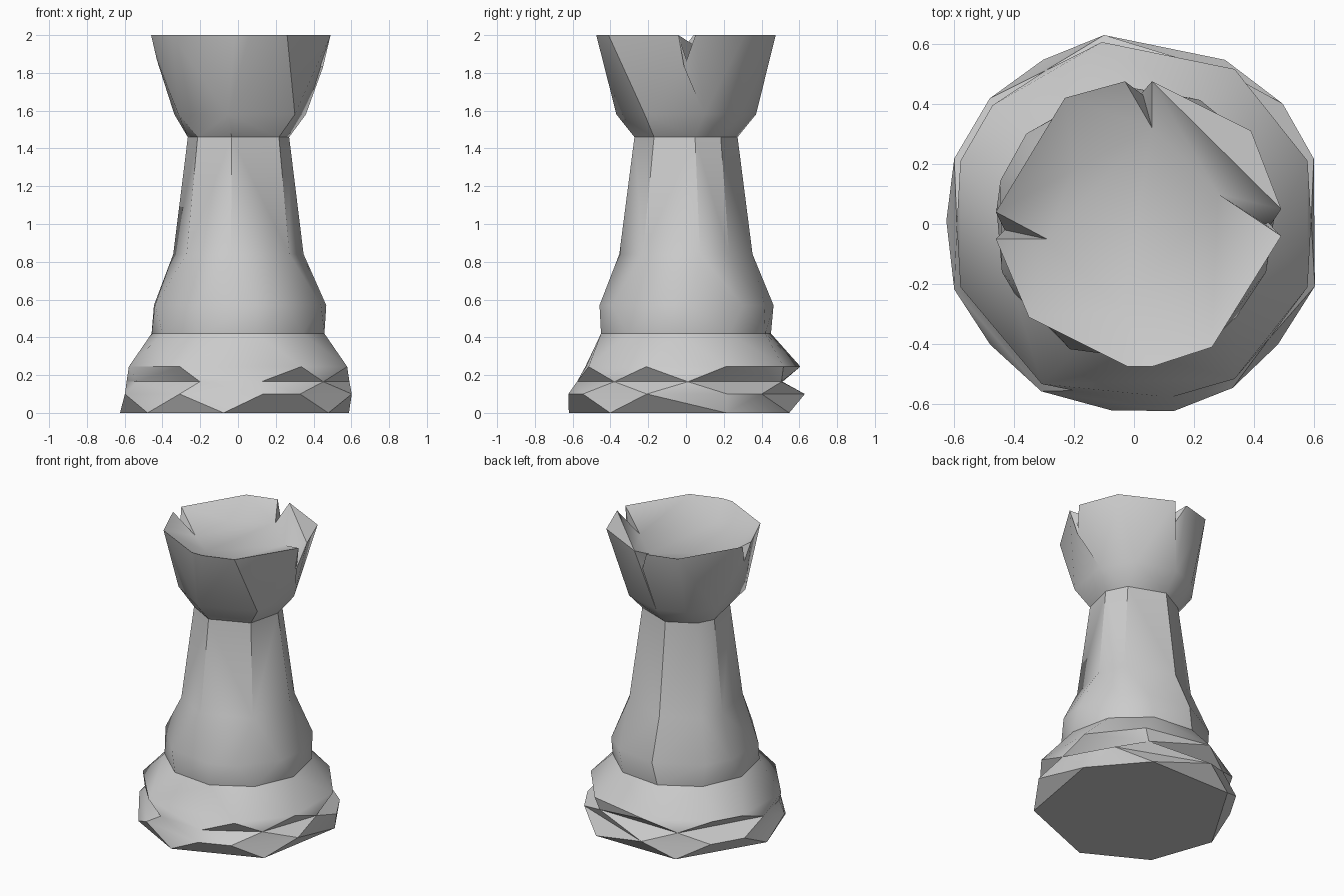
import bpy
import bmesh
import math
from mathutils import Vector

cube = bpy.data.objects.get("Cube")
if cube:
    bpy.data.objects.remove(cube, do_unlink=True)

stone = bpy.data.materials.new("pale grey stone")
stone.use_nodes = True
grey = (0.6, 0.6, 0.6, 1.0)
stone.diffuse_color = grey
stone.node_tree.nodes["Principled BSDF"].inputs["Base Color"].default_value = grey

bm = bmesh.new()


def bearing(vert):
    """Angle of a vertex around the upright axis, in degrees."""
    return math.degrees(math.atan2(vert.co.y, vert.co.x)) % 360


def ring(points):
    """Add vertices and return them sorted around the axis."""
    return sorted((bm.verts.new(p) for p in points), key=bearing)


def polar(z, radius, angles):
    turns = [math.radians(a) for a in angles]
    return ring([Vector((radius * math.cos(t), radius * math.sin(t), z)) for t in turns])


def even(z, radius, sides, phase):
    return polar(z, radius, [phase + 360 * k / sides for k in range(sides)])


def stitch(lower, upper):
    """Join two rings of any counts with triangles along the shorter diagonals."""
    a = [bearing(v) for v in lower]
    b = [bearing(v) for v in upper]
    a += [a[0] + 360]
    b += [b[0] + 360]
    i = j = 0
    while i < len(lower) or j < len(upper):
        low, high = lower[i % len(lower)], upper[j % len(upper)]
        if j == len(upper) or (i < len(lower) and abs(a[i + 1] - b[j]) < abs(a[i] - b[j + 1])):
            i += 1
            bm.faces.new((low, lower[i % len(lower)], high))
        else:
            j += 1
            bm.faces.new((low, upper[j % len(upper)], high))


# Base: faceted foot with a zigzag edge and a shallow groove
foot = polar(0.0, 0.625, [20, 61, 119, 179, 220, 263, 320])
foot_edge = polar(0.10, 0.637, [20, 39, 99, 139, 160, 200, 241, 282, 301, 341])
groove = polar(0.165, 0.59, [1, 59, 120, 180, 205, 250, 282, 320])
shoulder = polar(0.245, 0.615, [20, 57, 100, 140, 160, 200, 240, 303, 340])

# Collar, tapering shaft and neck
collar_low = even(0.42, 0.46, 10, 30)
collar_top = polar(0.57, 0.468, [3, 40, 62, 98, 140, 162, 200, 243, 282, 303, 340])
waist = polar(0.84, 0.355, [12, 40, 97, 140, 165, 220, 264, 320])
neck = polar(1.46, 0.275, [10, 42, 97, 140, 165, 219, 263, 322])

# Head: flared cup whose rim has three narrow notches
head_low = polar(1.58, 0.372, [15, 52, 95, 125, 155, 212, 262, 324])
right_end, corner, back_end = (0.49, 0.05, 2), (0.39, 0.31, 2), (0.06, 0.475, 2)
rim = ring([
    right_end, corner, back_end, (0.03, 0.43, 1.87),
    (-0.03, 0.475, 2), (-0.23, 0.42, 2), (-0.46, 0.04, 2), (-0.43, -0.02, 1.87),
    (-0.46, -0.05, 2), (-0.35, -0.31, 2), (-0.02, -0.475, 2), (0.06, -0.475, 2),
    (0.26, -0.41, 2), (0.49, -0.04, 2), (0.45, -0.01, 1.83),
])

layers = [foot, foot_edge, groove, shoulder, collar_low, collar_top, waist, neck, head_low, rim]
for below, above in zip(layers, layers[1:]):
    stitch(below, above)
bm.faces.new(foot)

# Flat top of the back left rim block
block = rim[:3]
bm.faces.new(block)
inner_rim = [v for v in rim if v is not block[1]]

# Shallow saucer floor
floor = ring([(0.28, 0.10, 1.91), (0.06, 0.32, 1.92), (-0.20, 0.18, 1.92),
              (-0.29, -0.05, 1.88), (-0.04, -0.29, 1.93)])
stitch(inner_rim, floor)
bm.faces.new(floor)

bmesh.ops.recalc_face_normals(bm, faces=bm.faces[:])
mesh = bpy.data.meshes.new("tower_piece")
bm.to_mesh(mesh)
bm.free()
mesh.materials.append(stone)
tower = bpy.data.objects.new("tower_piece", mesh)
bpy.context.collection.objects.link(tower)

# Soft shading with crisp creases
bpy.ops.object.select_all(action="DESELECT")
tower.select_set(True)
bpy.context.view_layer.objects.active = tower
bpy.ops.object.shade_smooth_by_angle(angle=math.radians(35))
